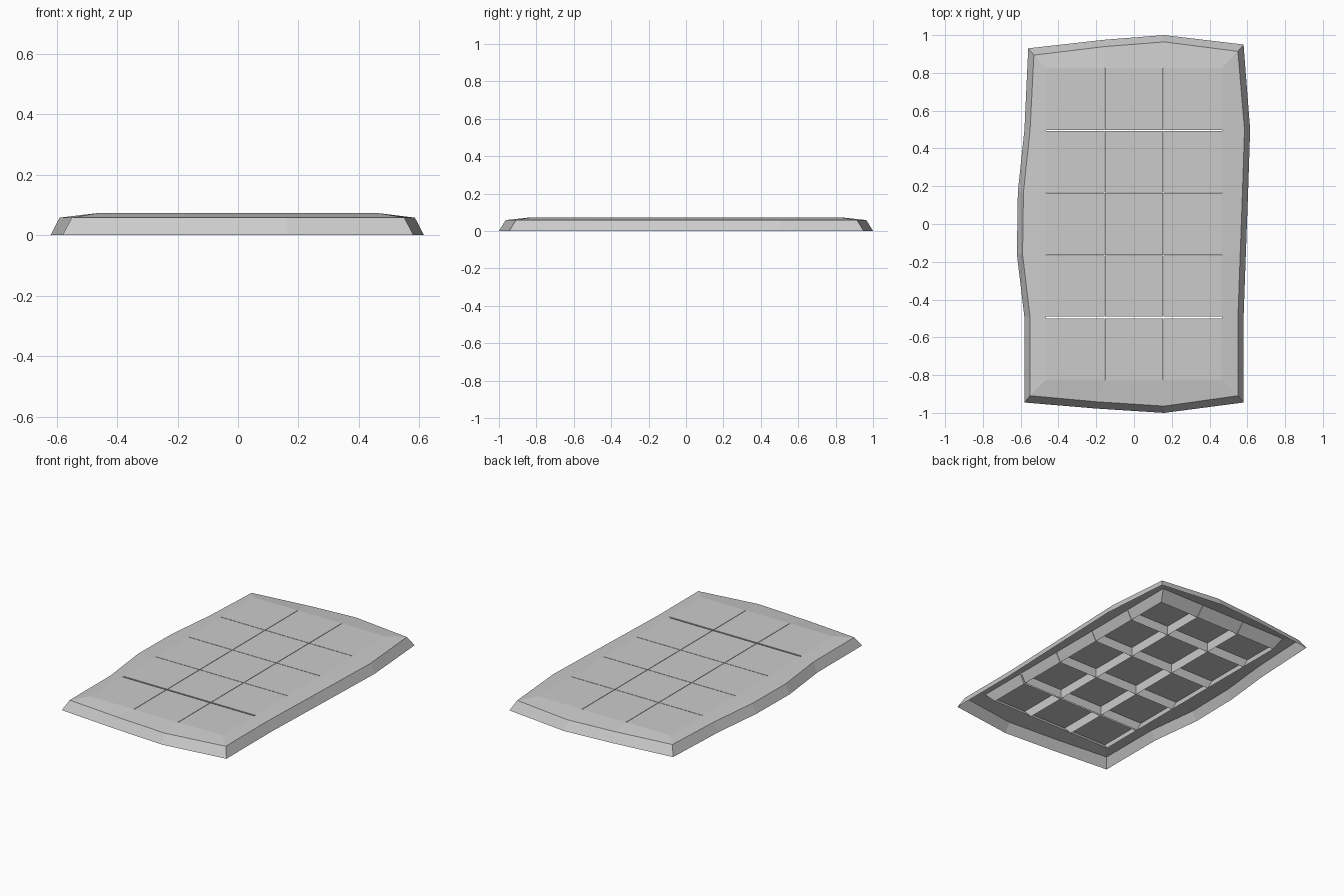
import bpy

if "Cube" in bpy.data.objects:
    bpy.data.objects.remove(bpy.data.objects["Cube"])

XS = [-0.465, -0.155, 0.155, 0.465]
YS = [-0.825, -0.495, -0.165, 0.165, 0.495, 0.825]
TOP, RIM, WALL_BOTTOM = 0.073, 0.058, 0.015


def make_object(name, verts, faces):
    mesh = bpy.data.meshes.new(name)
    mesh.from_pydata(verts, [], faces)
    mesh.update()
    obj = bpy.data.objects.new(name, mesh)
    bpy.context.collection.objects.link(obj)
    return obj


# Irregular foot outline, counter-clockwise from the front left corner
foot = [(-.58, -.945), (-.2, -.977), (.16, -1.0), (.58, -.945),
        (.58, -.5), (.592, -.165), (.604, .165), (.615, .5), (.58, .95),
        (.16, 1.0), (-.16, .975), (-.56, .93),
        (-.58, .5), (-.615, .17), (-.62, -.16), (-.58, -.495)]

# Matching points on the rectangular panel edge
panel = ([(x, YS[0]) for x in XS] + [(XS[-1], y) for y in YS[1:]]
         + [(x, YS[-1]) for x in XS[-2::-1]] + [(XS[0], y) for y in YS[-2:0:-1]])


def rim_point(f, p):
    # Move inward from whichever side(s) the point lies on
    x, y = f
    if abs(p[0]) > 0.4:
        x -= 0.03 if x > 0 else -0.03
    if abs(p[1]) > 0.8:
        y -= 0.036 if y > 0 else -0.036
    return (x, y, RIM)


# Bevelled outer frame
n = len(foot)
rings = [(x, y, 0) for x, y in foot]
rings += [rim_point(f, p) for f, p in zip(foot, panel)]
rings += [(x, y, TOP) for x, y in panel]
faces = [(k * n + i, k * n + (i + 1) % n, (k + 1) * n + (i + 1) % n, (k + 1) * n + i)
         for k in range(2) for i in range(n)]
make_object("outer_frame", rings, faces)


def cell(edges, i, gap, taper):
    # Top and bottom spans of one tile along one axis
    last = len(edges) - 2
    lo = edges[i] + (gap(i) if i > 0 else 0)
    hi = edges[i + 1] - (gap(i + 1) if i < last else 0)
    return (lo, hi), (lo + (taper if i == 0 else 0), hi - (taper if i == last else 0))


# Grid of open-bottomed tiles; the outermost walls lean inward
for r in range(5):
    for c in range(3):
        xt, xb = cell(XS, c, lambda k: 0.0015, 0.03)
        yt, yb = cell(YS, r, lambda k: 0.005 if k == 1 else 0.0015, 0.055)
        verts = []
        for (x0, x1), (y0, y1), z in ((xb, yb, WALL_BOTTOM), (xt, yt, TOP)):
            verts += [(x0, y0, z), (x1, y0, z), (x1, y1, z), (x0, y1, z)]
        sides = [(i, (i + 1) % 4, 4 + (i + 1) % 4, 4 + i) for i in range(4)]
        make_object(f"panel_tile_{r + 1}_{c + 1}", verts, sides + [(4, 5, 6, 7)])
